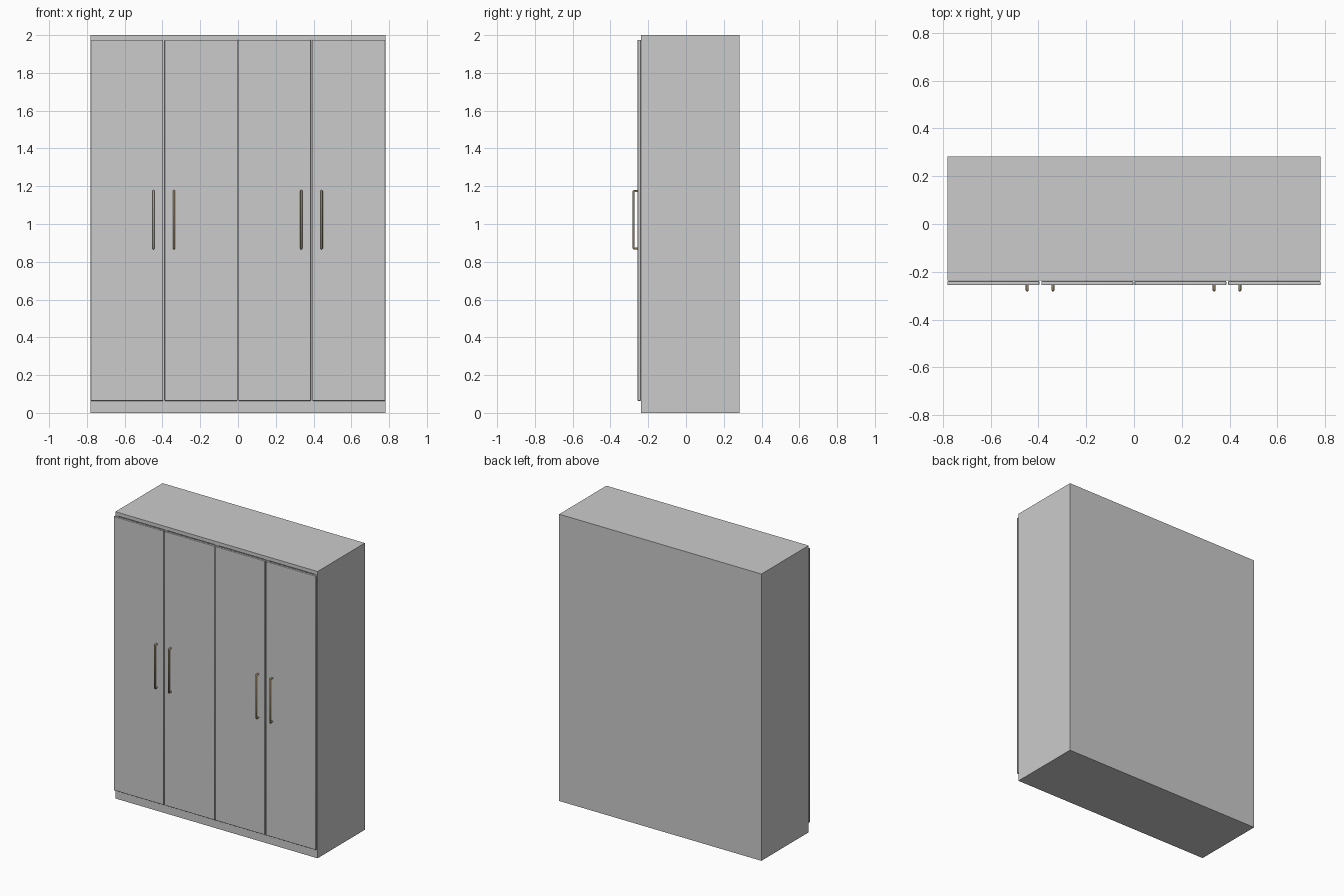
import bpy

if "Cube" in bpy.data.objects:
    bpy.data.objects.remove(bpy.data.objects["Cube"])

brass = bpy.data.materials.new("brass")
brass.diffuse_color = (0.42, 0.33, 0.18, 1)
brass.use_nodes = True
brass.node_tree.nodes["Principled BSDF"].inputs["Base Color"].default_value = brass.diffuse_color


def box(name, x0, x1, y0, y1, z0, z1, bevel=0.0):
    bpy.ops.mesh.primitive_cube_add(
        size=1, location=((x0 + x1) / 2, (y0 + y1) / 2, (z0 + z1) / 2))
    ob = bpy.context.object
    ob.name = name
    ob.scale = (x1 - x0, y1 - y0, z1 - z0)
    bpy.ops.object.transform_apply(location=False, rotation=False, scale=True)
    if bevel:
        mod = ob.modifiers.new("soft_edges", 'BEVEL')
        mod.width = bevel
        mod.segments = 2
        bpy.ops.object.shade_smooth_by_angle()
    return ob


W, FRONT, BACK, T = 0.78, -0.237, 0.283, 0.025

# Carcass: sides, top, plinth base, back and partitions
box("left_side", -W, -W + T, FRONT, BACK, 0, 2)
box("right_side", W - T, W, FRONT, BACK, 0, 2)
box("top_panel", -W + T, W - T, FRONT, BACK, 2 - T, 2)
box("plinth", -W + T, W - T, FRONT, BACK, 0, 0.062)
box("back_panel", -W + T, W - T, BACK - 0.015, BACK, 0.062, 2 - T)
for i, x in enumerate((-0.391, 0, 0.391)):
    box(f"partition_{i + 1}", x - 0.0125, x + 0.0125,
        FRONT + 0.003, BACK - 0.015, 0.062, 2 - T)

# Four doors with narrow gaps
doors = ((-0.78, -0.396), (-0.388, -0.002), (0.002, 0.386), (0.394, 0.78))
for i, (x0, x1) in enumerate(doors):
    box(f"door_{i + 1}", x0, x1, -0.256, -0.239, 0.064, 1.975, 0.003)


# Bar handle: U-shaped square rod swept along a path
def handle(name, x):
    r, z0, z1, y = 0.006, 0.871, 1.174, -0.277
    curve = bpy.data.curves.new(name, 'CURVE')
    curve.dimensions = '3D'
    curve.bevel_depth = r
    curve.bevel_resolution = 2
    curve.use_fill_caps = True
    c = 0.003
    path = [(-0.25, z0), (y + c, z0), (y, z0 + c),
            (y, z1 - c), (y + c, z1), (-0.25, z1)]
    sp = curve.splines.new('POLY')
    sp.points.add(len(path) - 1)
    for p, (py, pz) in zip(sp.points, path):
        p.co = (x, py, pz, 1)
    curve.materials.append(brass)
    ob = bpy.data.objects.new(name, curve)
    bpy.context.collection.objects.link(ob)


for i, x in enumerate((-0.447, -0.339, 0.335, 0.443)):
    handle(f"door_handle_{i + 1}", x)
